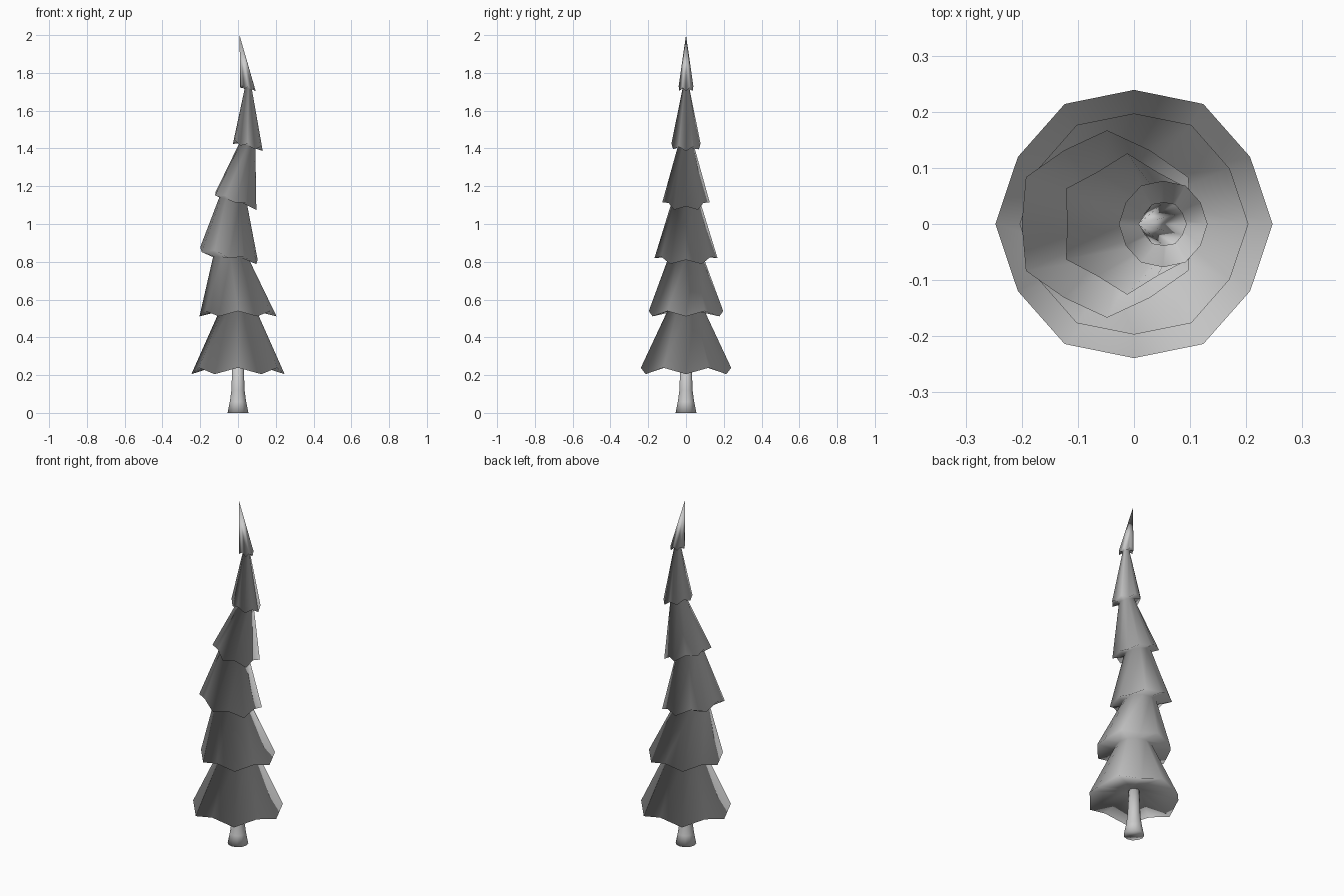
import bpy
import bmesh
from math import sin, cos, pi

cube = bpy.data.objects.get("Cube")
if cube:
    bpy.data.objects.remove(cube, do_unlink=True)

SIDES = 12


def make_material(name, value):
    mat = bpy.data.materials.new(name)
    mat.use_nodes = True
    colour = (value, value, value, 1)
    mat.diffuse_color = colour
    mat.node_tree.nodes["Principled BSDF"].inputs["Base Color"].default_value = colour
    return mat


def ring(bm, cx, z, even, odd, wave=0.0, tilt=0.0):
    """Closed ring with alternating radius, zigzag height and a sideways tilt."""
    verts = []
    for i in range(SIDES):
        a = 2 * pi * i / SIDES
        r = odd if i % 2 else even
        h = z + (wave if i % 2 else -wave) - tilt * r * cos(a)
        verts.append(bm.verts.new((cx + r * cos(a), r * sin(a), h)))
    return verts


def bridge(bm, low, high):
    for i in range(SIDES):
        j = (i + 1) % SIDES
        bm.faces.new((low[i], low[j], high[j], high[i]))


def finish(bm, name, mat):
    bmesh.ops.recalc_face_normals(bm, faces=bm.faces)
    for f in bm.faces:
        f.smooth = True
    mesh = bpy.data.meshes.new(name)
    bm.to_mesh(mesh)
    bm.free()
    mesh.materials.append(mat)
    obj = bpy.data.objects.new(name, mesh)
    bpy.context.collection.objects.link(obj)
    return obj


grey = make_material("plain grey", 0.6)

# Flared trunk
bm = bmesh.new()
rings = [ring(bm, 0, z, r, r) for z, r in
         ((0, 0.055), (0.06, 0.043), (0.12, 0.035), (0.28, 0.029))]
for low, high in zip(rings, rings[1:]):
    bridge(bm, low, high)
bm.faces.new(rings[0][::-1])
bm.faces.new(rings[-1])
finish(bm, "trunk", grey)

# Foliage tiers: rim centre x, height, even radius, odd radius, zigzag, tilt,
# then the neck above: centre x, height, radius
TIERS = (
    (0.0, 0.222, 0.247, 0.239, 0.017, 0.0, 0.0, 0.54, 0.098),
    (0.0, 0.525, 0.204, 0.197, 0.014, 0.0, -0.04, 0.825, 0.092),
    (-0.048, 0.832, 0.152, 0.167, -0.012, 0.22, -0.026, 1.125, 0.073),
    (-0.012, 1.122, 0.107, 0.126, -0.009, 0.35, 0.05, 1.415, 0.042),
    (0.052, 1.415, 0.079, 0.077, 0.01, 0.24, 0.055, 1.72, 0.018),
    (0.053, 1.72, 0.041, 0.039, 0.01, 0.2, 0, 0, 0),
)

# One continuous skin runs from the hollow underside up to the leaning tip
bm = bmesh.new()
inner = ring(bm, 0, 0.27, 0.05, 0.05)
bm.faces.new(inner[::-1])
for cx, z, even, odd, wave, tilt, nx, nz, nr in TIERS:
    rim = ring(bm, cx, z, even, odd, wave, tilt)
    bridge(bm, inner, rim)
    if nr:
        inner = ring(bm, nx, nz, nr, nr, 0, tilt)
        bridge(bm, rim, inner)
    else:
        tip = bm.verts.new((0.008, 0, 2.0))
        for i in range(SIDES):
            bm.faces.new((rim[i], rim[(i + 1) % SIDES], tip))
finish(bm, "foliage", grey)
